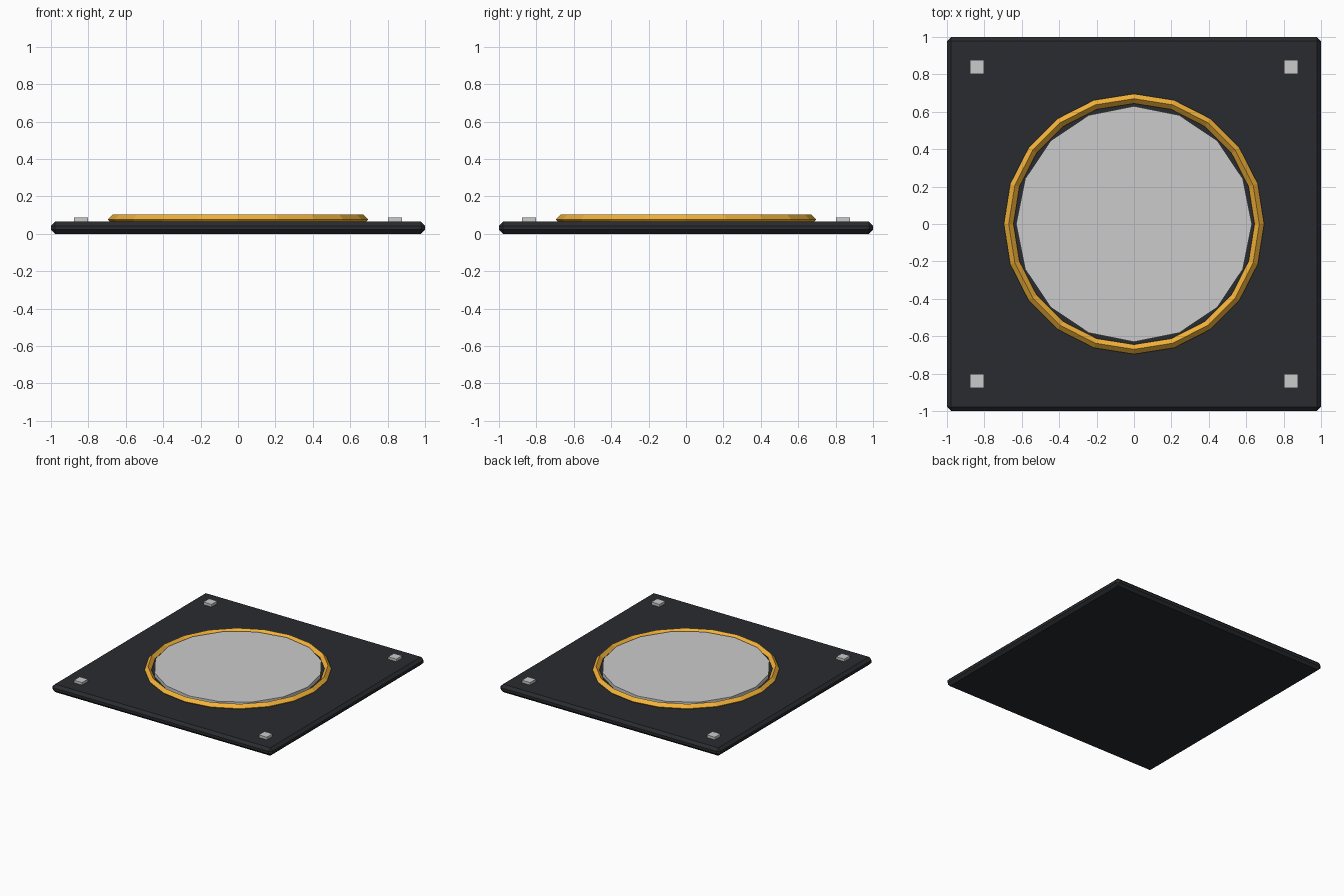
import bpy

if "Cube" in bpy.data.objects:
    bpy.data.objects.remove(bpy.data.objects["Cube"])


def paint(obj, name, rgb):
    mat = bpy.data.materials.new(name)
    mat.diffuse_color = (*rgb, 1.0)
    mat.use_nodes = True
    mat.node_tree.nodes["Principled BSDF"].inputs["Base Color"].default_value = mat.diffuse_color
    obj.data.materials.append(mat)


def box(name, center, size):
    bpy.ops.mesh.primitive_cube_add(size=1, location=center)
    obj = bpy.context.object
    obj.name = name
    obj.scale = size
    bpy.ops.object.transform_apply(location=False, rotation=False, scale=True)
    return obj


PLATE_TOP = 0.065

# Square base plate with chamfered edges
plate = box("base_plate", (0, 0, PLATE_TOP / 2), (2, 2, PLATE_TOP))
bevel = plate.modifiers.new("chamfer", 'BEVEL')
bevel.width = 0.022
bevel.segments = 1
paint(plate, "dark_metal", (0.022, 0.024, 0.028))

# Amber ring: diamond cross-section, 20 sides
bpy.ops.mesh.primitive_torus_add(major_radius=0.67, minor_radius=0.026,
                                 major_segments=20, minor_segments=4,
                                 location=(0, 0, 0.076))
ring = bpy.context.object
ring.name = "glow_ring"
for poly in ring.data.polygons:
    poly.use_smooth = False
paint(ring, "amber", (0.9, 0.45, 0.04))

# Sixteen-sided pad inside the ring
bpy.ops.mesh.primitive_cylinder_add(vertices=16, radius=0.63, depth=0.04,
                                    location=(0, 0, 0.076))
bpy.context.object.name = "center_pad"

# Corner bolts
for sx in (-1, 1):
    for sy in (-1, 1):
        box("corner_bolt", (sx * 0.84, sy * 0.84, 0.07), (0.074, 0.074, 0.032))
